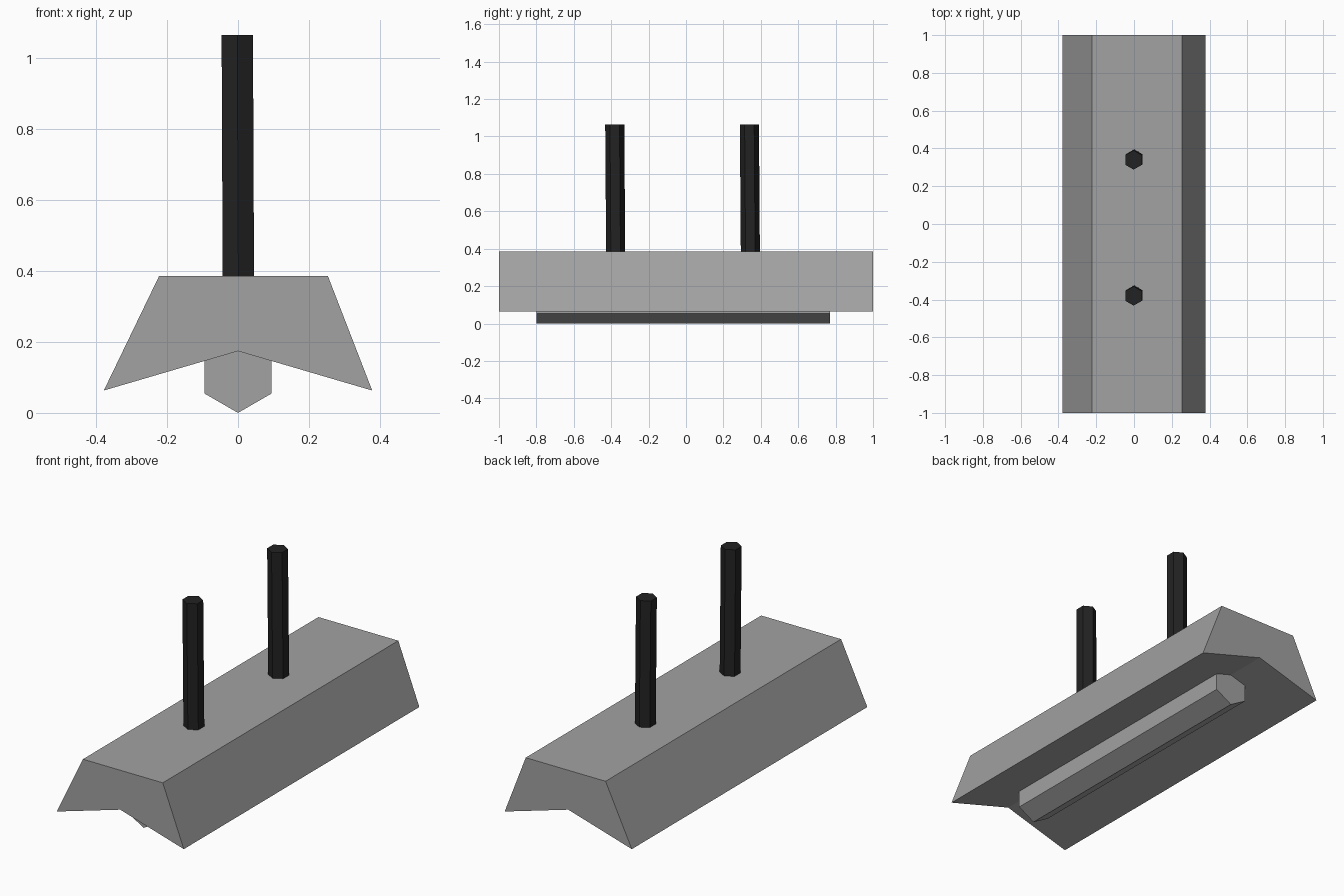
import bpy, bmesh, math

if "Cube" in bpy.data.objects:
    bpy.data.objects.remove(bpy.data.objects["Cube"])


def material(name, value):
    m = bpy.data.materials.new(name)
    m.diffuse_color = (value, value, value, 1)
    m.use_nodes = True
    m.node_tree.nodes["Principled BSDF"].inputs["Base Color"].default_value = m.diffuse_color
    return m


grey = material("grey metal", 0.36)
black = material("black rod", 0.016)


def loft(name, start, end, mat):
    """Closed prism between two matching rings of points."""
    bm = bmesh.new()
    a = [bm.verts.new(p) for p in start]
    b = [bm.verts.new(p) for p in end]
    n = len(a)
    bm.faces.new(a)
    bm.faces.new(b[::-1])
    for i in range(n):
        j = (i + 1) % n
        bm.faces.new((a[j], a[i], b[i], b[j]))
    bmesh.ops.recalc_face_normals(bm, faces=bm.faces)
    mesh = bpy.data.meshes.new(name)
    bm.to_mesh(mesh)
    bm.free()
    mesh.materials.append(mat)
    obj = bpy.data.objects.new(name, mesh)
    bpy.context.collection.objects.link(obj)
    return obj


def hexagon(cx, cy, r):
    """Hexagon with a point on the second axis."""
    return [(cx + r * math.sin(k * math.pi / 3), cy + r * math.cos(k * math.pi / 3))
            for k in range(6)]


def along_y(profile, y):
    return [(x, y, z) for x, z in profile]


# Reflector shade: one extruded profile, notched underneath
shade = [(-0.378, 0.063), (0, 0.174), (0.378, 0.063), (0.253, 0.386), (-0.222, 0.386)]
loft("lamp_shade", along_y(shade, -1), along_y(shade, 1), grey)

# Hexagonal tube below the shade
tube = hexagon(0, 0.109, 0.109)
loft("lamp_tube", along_y(tube, -0.80), along_y(tube, 0.77), grey)

# Two slightly leaning hanging rods
for label, y in (("front", -0.376), ("back", 0.344)):
    low = [(px, py, 0.38) for px, py in hexagon(0.001, y, 0.051)]
    high = [(px, py, 1.065) for px, py in hexagon(-0.002, y - 0.005, 0.051)]
    loft(label + "_hanging_rod", low, high, black)
